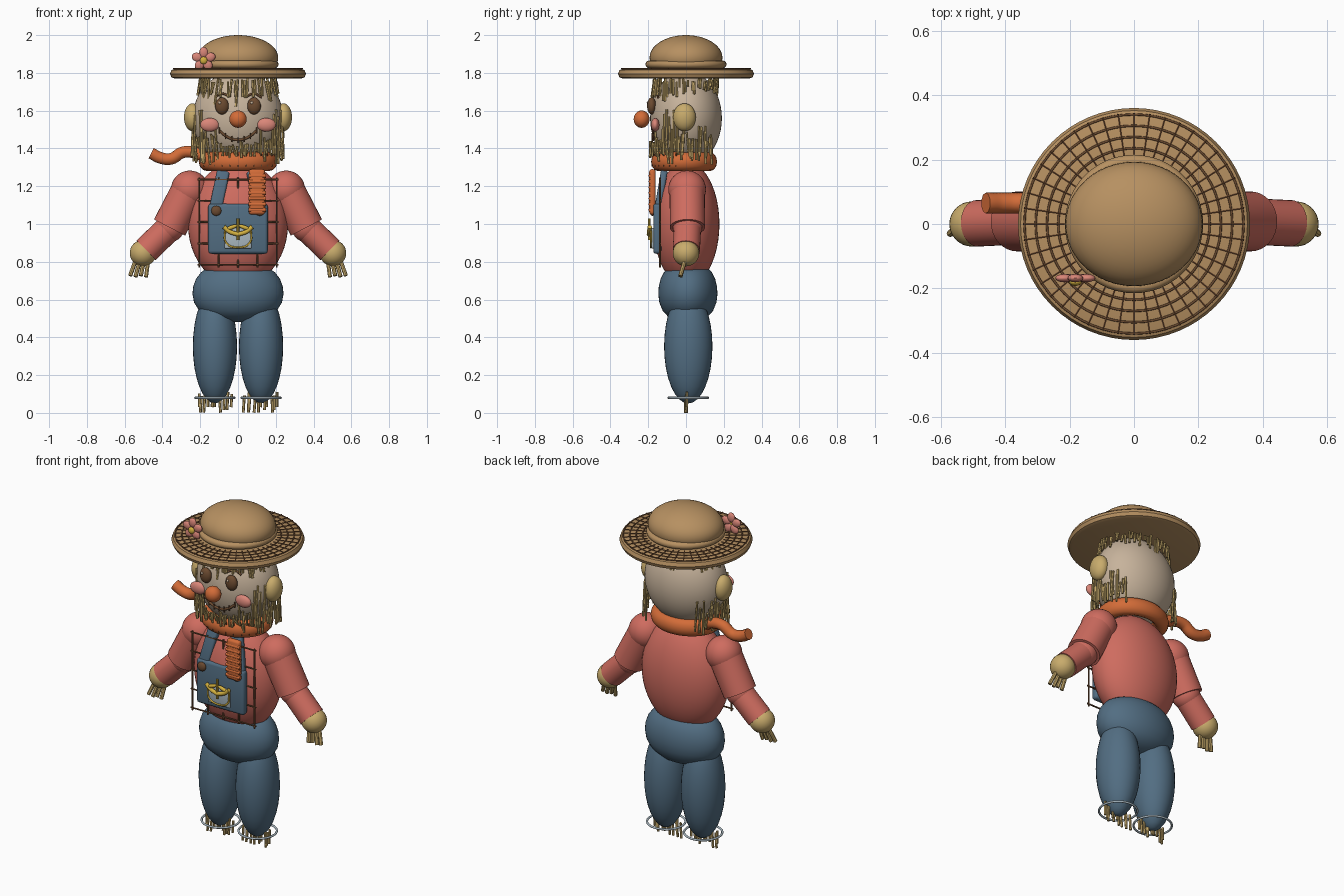
import bpy, bmesh, math, random
from mathutils import Vector, Matrix

random.seed(4)
cube = bpy.data.objects.get("Cube")
if cube:
    bpy.data.objects.remove(cube, do_unlink=True)


def material(name, r, g, b):
    m = bpy.data.materials.new(name)
    m.use_nodes = True
    m.diffuse_color = (r, g, b, 1)
    shader = m.node_tree.nodes["Principled BSDF"]
    shader.inputs["Base Color"].default_value = (r, g, b, 1)
    shader.inputs["Roughness"].default_value = 0.8
    return m


TAN = material("hat tan", .47, .28, .12)
STRAW = material("straw", .58, .41, .15)
RED = material("shirt red", .62, .15, .115)
BLUE = material("denim blue", .085, .155, .225)
ORANGE = material("scarf orange", .65, .15, .04)
BURLAP = material("burlap", .57, .45, .33)
BROWN = material("stitch brown", .15, .07, .03)
PINK = material("petal pink", .70, .24, .19)
YELLOW = material("yellow", .66, .44, .05)
GREY = material("pale grey", .40, .48, .53)
made = []


def part(name, bm, mat):
    bmesh.ops.recalc_face_normals(bm, faces=bm.faces)
    mesh = bpy.data.meshes.new(name)
    bm.to_mesh(mesh)
    bm.free()
    mesh.materials.append(mat)
    obj = bpy.data.objects.new(name, mesh)
    bpy.context.collection.objects.link(obj)
    made.append(obj)
    return obj


def ellipsoid(name, centre, size, mat, tilt=0, seg=32):
    bm = bmesh.new()
    m = Matrix.Translation(centre) @ Matrix.Rotation(tilt, 4, 'Y') @ Matrix.Diagonal((*size, 1))
    bmesh.ops.create_uvsphere(bm, u_segments=seg, v_segments=seg // 2, radius=1, matrix=m)
    return part(name, bm, mat)


def sticks(name, pairs, r, mat, seg=6):
    """One object made of straight rods."""
    bm = bmesh.new()
    for p, q in pairs:
        p, q = Vector(p), Vector(q)
        m = Matrix.Translation((p + q) / 2) @ (q - p).to_track_quat('Z', 'Y').to_matrix().to_4x4()
        bmesh.ops.create_cone(bm, cap_ends=True, segments=seg, radius1=r, radius2=r,
                              depth=(q - p).length, matrix=m)
    return part(name, bm, mat)


def lathe(name, profile, mat, centre=(0, 0, 0), scale_y=1, seg=48):
    bm = bmesh.new()
    verts = [bm.verts.new((r, 0, z)) for r, z in profile]
    edges = [bm.edges.new(e) for e in zip(verts, verts[1:])]
    bmesh.ops.spin(bm, geom=verts + edges, axis=(0, 0, 1), cent=(0, 0, 0),
                   angle=math.tau, steps=seg)
    bmesh.ops.remove_doubles(bm, verts=bm.verts, dist=1e-4)
    bmesh.ops.transform(bm, verts=bm.verts,
                        matrix=Matrix.Translation(centre) @ Matrix.Diagonal((1, scale_y, 1, 1)))
    return part(name, bm, mat)


def ring(name, centre, major, minor, mat, scale_y=1, scale_z=1, seg=48):
    prof = [(major + minor * math.cos(i * math.tau / 12), minor * scale_z * math.sin(i * math.tau / 12))
            for i in range(13)]
    return lathe(name, prof, mat, centre, scale_y, seg)


def box(name, centre, size, mat, bevel, tilt=(0, 0)):
    bm = bmesh.new()
    m = Matrix.Translation(centre) @ Matrix.Rotation(tilt[0], 4, 'X') @ Matrix.Rotation(tilt[1], 4, 'Y')
    bmesh.ops.create_cube(bm, size=1, matrix=m @ Matrix.Diagonal((*size, 1)))
    bmesh.ops.bevel(bm, geom=bm.edges[:], offset=bevel, segments=3, profile=.5, affect='EDGES')
    return part(name, bm, mat)


def tube(name, points, r, mat):
    curve = bpy.data.curves.new(name, 'CURVE')
    curve.dimensions, curve.bevel_depth, curve.use_fill_caps = '3D', r, True
    curve.bevel_resolution = 3
    s = curve.splines.new('BEZIER')
    s.bezier_points.add(len(points) - 1)
    for bp, co in zip(s.bezier_points, points):
        bp.co = co
        bp.handle_left_type = bp.handle_right_type = 'AUTO'
    temp = bpy.data.objects.new(name + " path", curve)
    bpy.context.collection.objects.link(temp)
    bpy.context.view_layer.update()
    mesh = bpy.data.meshes.new_from_object(temp.evaluated_get(bpy.context.evaluated_depsgraph_get()))
    bpy.data.objects.remove(temp, do_unlink=True)
    bm = bmesh.new()
    bm.from_mesh(mesh)
    bpy.data.meshes.remove(mesh)
    for f in bm.faces:
        f.material_index = 0
    return part(name, bm, mat)


def face_y(x, z, out=0):
    """Front surface of the head."""
    return -.19 * math.sqrt(max(0, 1 - (x / .24) ** 2 - ((z - 1.56) / .25) ** 2)) - out


def rnd(a):
    return random.uniform(-a, a)


# Hat
lathe("hat_brim", [(0, 1.775), (.335, 1.77), (.352, 1.776), (.36, 1.795), (.352, 1.815),
                   (.335, 1.822), (.2, 1.822), (0, 1.822)], TAN, seg=64)
ellipsoid("hat_crown", (0, 0, 1.88), (.213, .193, .12), TAN, seg=48)
ring("hat_band", (0, 0, 1.845), .195, .02, TAN)
spokes = []
for i in range(44):
    a = i * math.tau / 44
    c, s = math.cos(a), math.sin(a)
    spokes.append(((.215 * c, .215 * s, 1.823), (.345 * c, .345 * s, 1.823)))
sticks("brim_spokes", spokes, .0035, BROWN)
for r in (.235, .27, .305, .34):
    ring("brim_weave", (0, 0, 1.822), r, .0035, BROWN, seg=64)

# Flower on the hat
for i in range(5):
    a = math.pi / 2 + i * math.tau / 5
    ellipsoid("flower_petal", (-.182 + .036 * math.cos(a), -.168, 1.872 + .036 * math.sin(a)),
              (.029, .013, .024), PINK, -a, 16)
ellipsoid("flower_centre", (-.182, -.18, 1.866), (.02, .012, .02), YELLOW, seg=16)

# Head and face
ellipsoid("head", (0, 0, 1.56), (.24, .19, .25), BURLAP, seg=48)
ellipsoid("nose", (0, -.235, 1.555), (.046, .042, .046), ORANGE)
for s in (-1, 1):
    ellipsoid("ear", (s * .24, -.008, 1.565), (.046, .06, .074), STRAW)
    ellipsoid("eye", (s * .085, -.182, 1.625), (.036, .024, .045), BROWN)
    ellipsoid("eye_glint", (s * .085 - .012, -.203, 1.642), (.008, .005, .008), BURLAP, seg=12)
    ellipsoid("cheek", (s * .15, -.163, 1.525), (.05, .022, .036), PINK)
    tube("eyebrow", [(s * x, face_y(x, z, .008), z) for x, z in
                     ((.045, 1.675), (.085, 1.69), (.125, 1.67))], .006, BROWN)
smile = [(x, 1.445 + 5 * x * x) for x in (-.1, -.066, -.033, 0, .033, .066, .1)]
tube("smile", [(x, face_y(x, z, .005), z) for x, z in smile], .007, BROWN)
sticks("smile_stitches", [((x, face_y(x, z, .01), z - .016), (x, face_y(x, z, .01), z + .016))
                          for x, z in smile], .004, BROWN)

# Straw hair: fringe all around under the hat, long locks on front and sides
fringe, locks = [], []
for i in range(64):
    a = i * math.tau / 64 + rnd(.04)
    front = max(0, -math.sin(a))
    top, low = 1.765 + rnd(.015), 1.705 - .055 * front + rnd(.03)
    k = .86 + .1 * front
    fringe.append(((.2 * math.cos(a), .17 * math.sin(a), top),
                   (.235 * k * math.cos(a) + rnd(.012), .19 * k * math.sin(a), low)))
for i in range(76):
    a = -math.pi / 2 + (i / 75 - .5) * math.radians(270) + rnd(.03)
    off = abs(a + math.pi / 2)
    if off < .5:
        top, low = 1.425 + rnd(.015), 1.37 + rnd(.02)
    else:
        top, low = 1.48 + rnd(.045), 1.35 + rnd(.035)
    if .8 < off < 1.35:
        top += random.choice((0, .09))
    locks.append(((.24 * math.cos(a), .19 * math.sin(a), top),
                  (.235 * math.cos(a) + rnd(.015), .185 * math.sin(a) + rnd(.01), low)))
sticks("hair_fringe", fringe, .0065, STRAW)
sticks("hair_locks", locks, .0065, STRAW)

# Scarf with a blown tail and a hanging ribbed end
ring("scarf", (0, -.01, 1.33), .162, .046, ORANGE, .84, 1.1)
tube("scarf_tail", [(-.15, .05, 1.34), (-.22, .06, 1.375), (-.29, .065, 1.38), (-.355, .065, 1.345),
                    (-.41, .065, 1.35), (-.46, .065, 1.375)], .032, ORANGE)
knit = []
for z in (1.305, 1.36):
    for i in range(13):
        a = math.pi * (1.08 + .84 * i / 12)
        p = Vector((.2 * math.cos(a), .168 * math.sin(a) - .01, z))
        knit.append((p, p + Vector((0, 0, .014))))
sticks("scarf_stitches", knit, .004, BROWN)
box("scarf_end", (.1, -.178, 1.17), (.086, .034, .24), ORANGE, .014)
sticks("scarf_ribs", [((.055, -.187, 1.075 + .03 * i), (.148, -.187, 1.075 + .03 * i))
                      for i in range(7)], .011, ORANGE, 10)

# Shirt and plaid lines
ellipsoid("torso", (0, .002, 1.0), (.265, .175, .33), RED, seg=48)
grid = [-.205, -.103, 0, .103, .205]
sticks("plaid_upright", [((x, -.137, .77), (x, -.137, 1.245)) for x in grid], .005, BROWN)
sticks("plaid_level", [((-.215, -.137, 1.01 + 1.1 * g), (.215, -.137, 1.01 + 1.1 * g)) for g in grid],
       .005, BROWN)

# Arms, hands and straw fingers
for s in (-1, 1):
    elbow, wrist = (s * .362, .008, .982), (s * .487, .002, .86)
    ellipsoid("shoulder", (s * .255, .006, 1.183), (.1, .1, .1), RED)
    sticks("upper_arm", [((s * .262, .006, 1.175), elbow)], .093, RED, 32)
    ellipsoid("elbow", elbow, (.078, .078, .078), RED)
    sticks("forearm", [(elbow, wrist)], .072, RED, 32)
    ellipsoid("hand", (s * .503, 0, .846), (.07, .07, .07), STRAW)
    sticks("fingers", [((s * (.475 + .022 * i), -.005, .81), (s * (.487 + .028 * i), -.03, .72 + .006 * (i % 2)))
                       for i in range(4)], .011, STRAW, 8)

# Trousers
lathe("hips", [(0, .765), (.17, .762), (.195, .745), (.222, .71), (.237, .67), (.241, .63), (.233, .585),
               (.205, .54), (.155, .505), (.08, .486), (0, .48)], BLUE, (0, .01, 0), .65)
for s in (-1, 1):
    ellipsoid("leg", (s * .122, .012, .352), (.117, .128, .302), BLUE)
    ring("ankle_ring", (s * .122, .012, .08), .104, .006, GREY)
    feet = [(s * .122 + (i - 5) * .0175 + rnd(.006), rnd(.004)) for i in range(11)]
    sticks("foot_straw", [((x, y, .1 + rnd(.012)), (x + rnd(.008), y, random.choice((.001, .015, .03))))
                          for x, y in feet], .0075, STRAW)

# Bib, straps, buttons
box("bib", (0, -.152, .975), (.315, .042, .265), BLUE, .016)
for s in (-1, 1):
    box("strap", (s * .098, -.132, 1.18), (.068, .036, .21), BLUE, .012, (-.17, -s * .2))
    ellipsoid("button", (s * .115, -.178, 1.07), (.027, .014, .027), BROWN, seg=20)

# Pocket with a wheat emblem
box("pocket", (0, -.174, .925), (.145, .016, .11), GREY, .007)
tube("pocket_seam", [(-.07, -.185, .965), (-.062, -.185, .9), (0, -.185, .876), (.062, -.185, .9),
                     (.07, -.185, .965)], .005, YELLOW)
sticks("wheat_stem", [((0, -.195, .915), (0, -.195, 1.03))], .007, YELLOW, 8)
for s in (-1, 1):
    tube("wheat_leaf", [(s * .075, -.192, .985), (s * .045, -.194, .96), (0, -.196, .945)], .012, YELLOW)
    ellipsoid("wheat_grain", (s * .035, -.194, .982), (.034, .01, .011), YELLOW, s * .35, 16)

# Smooth shading with sharp edges kept
bpy.ops.object.select_all(action='DESELECT')
for obj in made:
    obj.select_set(True)
bpy.context.view_layer.objects.active = made[0]
bpy.ops.object.shade_smooth_by_angle(angle=math.radians(40))
